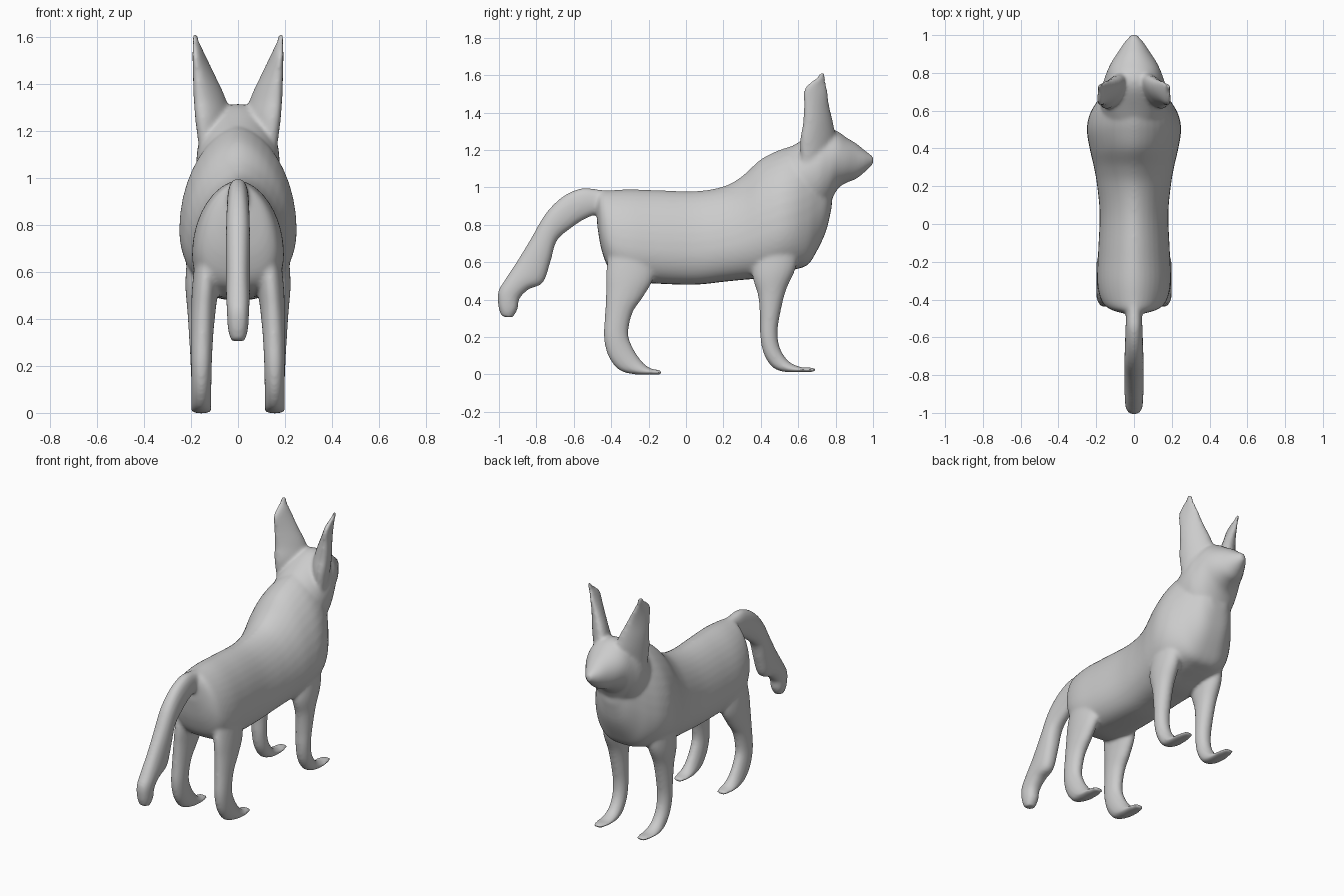
import bpy, bmesh, math

SIDES = 40
STEPS = 6


def spline(rows):
    """Catmull-Rom interpolation of the section rows."""
    out = []
    for i in range(len(rows) - 1):
        quad = (rows[max(i - 1, 0)], rows[i], rows[i + 1], rows[min(i + 2, len(rows) - 1)])
        for s in range(STEPS):
            t = s / STEPS
            out.append([0.5 * (2 * b + (c - a) * t + (2 * a - 5 * b + 4 * c - d) * t * t
                               + (3 * b - a - 3 * c + d) * t ** 3) for a, b, c, d in zip(*quad)])
    return out + [list(rows[-1])]


def loft(bm, rows, mirror=1, mid=0.5, p1=1.0, p2=1.0, skew=0.0):
    """Each row: y1, z1, y2, z2 (section ends seen from the side), x centre, half width.
    mid = where the section is widest, p1/p2 = fullness of its two halves."""
    rings = []
    for y1, z1, y2, z2, xc, w in spline(rows):
        ring = []
        for k in range(SIDES):
            a = 2 * math.pi * k / SIDES
            c, s = math.cos(a), math.sin(a + skew)
            f = mid - c * mid if c > 0 else mid - c * (1 - mid)
            s = math.copysign(abs(s) ** (p1 if c > 0 else p2), s)
            ring.append(bm.verts.new((mirror * (xc + w * s),
                                      y1 + (y2 - y1) * f, z1 + (z2 - z1) * f)))
        rings.append(ring)
    for r, q in zip(rings, rings[1:]):
        for k in range(SIDES):
            n = (k + 1) % SIDES
            bm.faces.new((r[k], r[n], q[n], q[k]))
    bm.faces.new(rings[0])
    bm.faces.new(rings[-1])


# Section tables
torso = [(y, top, y, bot, 0, w) for y, top, bot, w in (
    (-0.475, 0.96, 0.80, 0.05), (-0.45, 0.98, 0.66, 0.13), (-0.40, 0.985, 0.55, 0.175),
    (-0.30, 0.99, 0.50, 0.195), (-0.15, 0.985, 0.485, 0.19), (0.05, 0.98, 0.48, 0.182),
    (0.20, 1.005, 0.495, 0.195), (0.30, 1.06, 0.505, 0.212), (0.40, 1.15, 0.515, 0.235),
    (0.50, 1.20, 0.54, 0.25), (0.58, 1.225, 0.56, 0.235), (0.65, 1.25, 0.585, 0.195),
    (0.70, 1.25, 0.66, 0.155), (0.75, 1.20, 0.77, 0.11), (0.78, 1.12, 0.90, 0.06))]

head = [(y, top, y, bot, 0, w) for y, top, bot, w in (
    (0.50, 1.18, 0.82, 0.14), (0.60, 1.24, 0.82, 0.172), (0.70, 1.30, 0.85, 0.176),
    (0.76, 1.315, 0.90, 0.16), (0.81, 1.30, 0.99, 0.142), (0.86, 1.265, 1.025, 0.118),
    (0.91, 1.235, 1.045, 0.085), (0.96, 1.195, 1.085, 0.052), (1.002, 1.165, 1.125, 0.016))]

tail = [(-0.40, 0.98, -0.42, 0.86, 0, 0.038), (-0.48, 0.99, -0.48, 0.855, 0, 0.042),
        (-0.56, 0.995, -0.55, 0.825, 0, 0.045), (-0.66, 0.95, -0.61, 0.785, 0, 0.048),
        (-0.75, 0.86, -0.69, 0.715, 0, 0.051), (-0.83, 0.725, -0.725, 0.60, 0, 0.052),
        (-0.90, 0.61, -0.765, 0.49, 0, 0.052), (-0.965, 0.51, -0.84, 0.455, 0, 0.05),
        (-1.005, 0.44, -0.89, 0.405, 0, 0.047), (-1.003, 0.36, -0.90, 0.35, 0, 0.043),
        (-0.985, 0.307, -0.925, 0.305, 0, 0.03)]

hind_leg = [(-0.39, 0.78, -0.17, 0.72, 0.12, 0.05), (-0.425, 0.57, -0.17, 0.53, 0.138, 0.056),
            (-0.428, 0.45, -0.225, 0.42, 0.147, 0.052), (-0.433, 0.33, -0.285, 0.33, 0.152, 0.047),
            (-0.440, 0.20, -0.308, 0.22, 0.155, 0.044), (-0.415, 0.095, -0.285, 0.145, 0.156, 0.043),
            (-0.36, 0.025, -0.24, 0.075, 0.156, 0.043), (-0.29, 0.002, -0.195, 0.035, 0.156, 0.045),
            (-0.22, -0.002, -0.16, 0.026, 0.156, 0.045), (-0.135, -0.002, -0.13, 0.022, 0.156, 0.03)]

front_leg = [(0.38, 0.72, 0.60, 0.74, 0.15, 0.06), (0.355, 0.54, 0.59, 0.58, 0.16, 0.064),
             (0.385, 0.42, 0.535, 0.45, 0.162, 0.054), (0.395, 0.30, 0.503, 0.32, 0.16, 0.048),
             (0.397, 0.20, 0.49, 0.22, 0.158, 0.045), (0.415, 0.11, 0.505, 0.135, 0.156, 0.043),
             (0.46, 0.04, 0.55, 0.07, 0.155, 0.043), (0.52, 0.014, 0.61, 0.04, 0.155, 0.045),
             (0.60, 0.011, 0.65, 0.037, 0.155, 0.045), (0.69, 0.013, 0.695, 0.035, 0.155, 0.028)]

ear = [(yr, z, yf, z, xc, w) for z, yr, yf, xc, w in (
    (1.08, 0.62, 0.77, 0.10, 0.06), (1.24, 0.61, 0.80, 0.104, 0.077),
    (1.34, 0.625, 0.788, 0.121, 0.068), (1.43, 0.63, 0.768, 0.143, 0.049),
    (1.52, 0.63, 0.757, 0.166, 0.028), (1.555, 0.655, 0.75, 0.174, 0.02),
    (1.58, 0.69, 0.747, 0.18, 0.015), (1.615, 0.72, 0.745, 0.184, 0.011))]

bm = bmesh.new()
loft(bm, torso, mid=0.64, p1=1.15, p2=0.65)
loft(bm, head, mid=0.48)
loft(bm, tail, p1=0.8, p2=0.8)
for side in (1, -1):
    loft(bm, hind_leg, side)
    loft(bm, front_leg, side)
    # the ear blade runs diagonally, from outer rear to inner front
    loft(bm, ear, side, skew=0.6)
bmesh.ops.recalc_face_normals(bm, faces=bm.faces)

mesh = bpy.data.meshes.new("animal_body")
bm.to_mesh(mesh)
bm.free()
body = bpy.data.objects.new("animal_body", mesh)
bpy.context.collection.objects.link(body)

# Fuse all lofted parts into one continuous skin and soften the joins
fuse = body.modifiers.new("fuse", 'REMESH')
fuse.mode = 'VOXEL'
fuse.voxel_size = 0.009
fuse.use_smooth_shade = True
soft = body.modifiers.new("soften", 'SMOOTH')
soft.factor = 0.5
soft.iterations = 14
